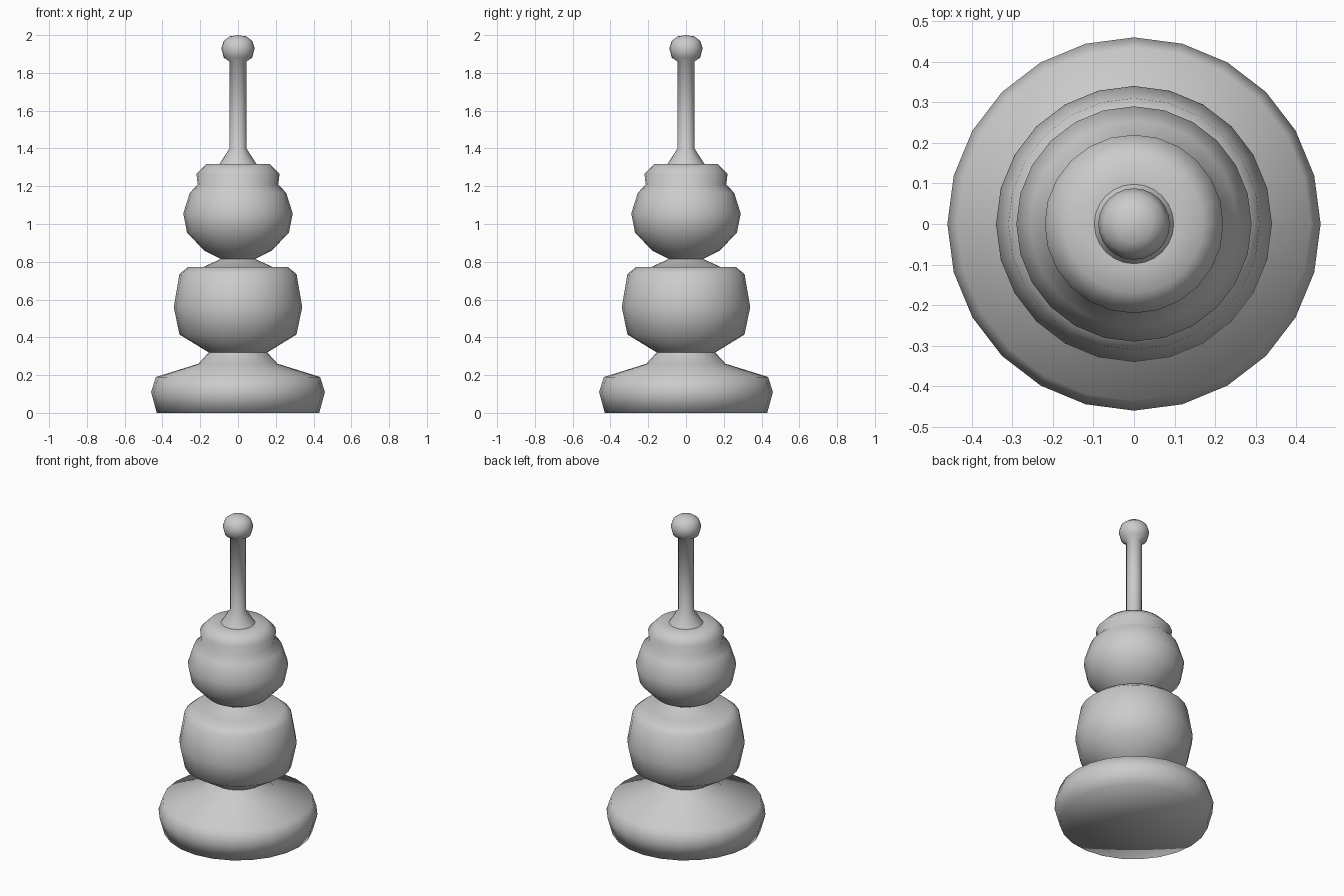
import bpy, bmesh
from math import cos, sin, tau

if "Cube" in bpy.data.objects:
    bpy.data.objects.remove(bpy.data.objects["Cube"])

SIDES = 24


def lathe(name, profile):
    """Revolve (radius, z) points around z; radius 0 closes to a pole."""
    bm = bmesh.new()
    rings = []
    for r, z in profile:
        if r == 0:
            rings.append([bm.verts.new((0, 0, z))] * SIDES)
        else:
            rings.append([bm.verts.new((r * cos(tau * i / SIDES), r * sin(tau * i / SIDES), z))
                          for i in range(SIDES)])
    for a, b in zip(rings, rings[1:]):
        for i in range(SIDES):
            j = (i + 1) % SIDES
            bm.faces.new(list(dict.fromkeys((a[i], a[j], b[j], b[i]))))
    me = bpy.data.meshes.new(name)
    for f in bm.faces:
        f.smooth = True
    bm.to_mesh(me)
    bm.free()
    ob = bpy.data.objects.new(name, me)
    bpy.context.collection.objects.link(ob)
    return ob


# Wide foot with a sloped top and closed underside
lathe("base", [(0, 0), (0.43, 0), (0.46, 0.11), (0.435, 0.19), (0.21, 0.26), (0.155, 0.32)])

# Barrel-shaped lower body, up to the narrow neck
lathe("lower_body", [(0.155, 0.32), (0.31, 0.415), (0.34, 0.56), (0.31, 0.735),
                     (0.265, 0.772), (0.185, 0.772), (0.09, 0.815)])

# Round upper body with a collar
lathe("upper_body", [(0.09, 0.815), (0.18, 0.86), (0.27, 0.955), (0.29, 1.055), (0.255, 1.165),
                     (0.213, 1.21), (0.22, 1.265), (0.17, 1.317), (0.098, 1.317)])

# Thin stem, flared at the foot and ending in a flattened knob
lathe("stem_and_knob", [(0.098, 1.317), (0.045, 1.40), (0.045, 1.86), (0.075, 1.88),
                        (0.088, 1.93), (0.075, 1.97), (0.045, 1.993), (0, 2.0)])
